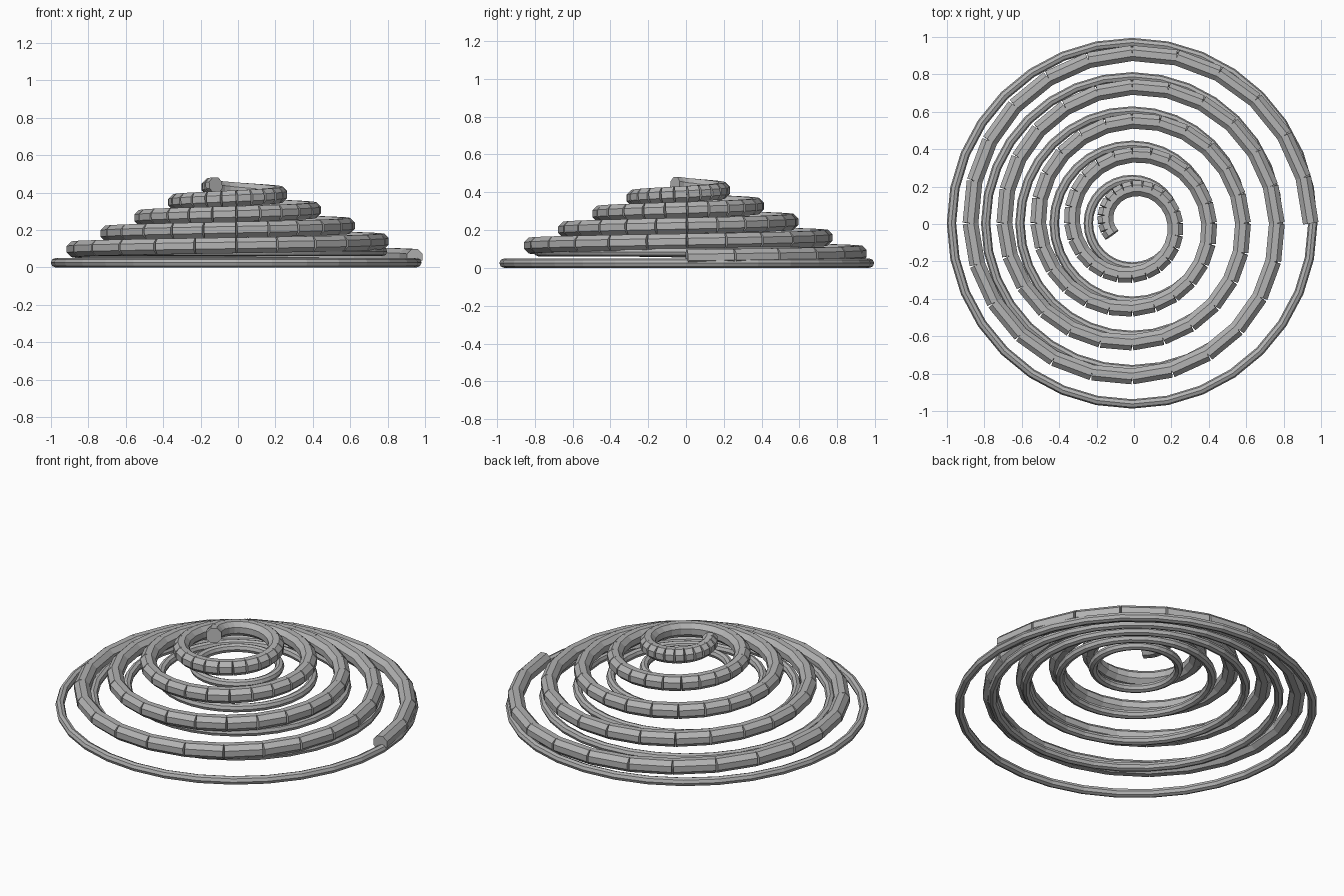
import bpy
import math
from mathutils import Vector

if "Cube" in bpy.data.objects:
    bpy.data.objects.remove(bpy.data.objects["Cube"], do_unlink=True)

CENTRE = Vector((-0.01, 0.004, 0.0))
STEPS = 24            # coil segments per turn
TURNS = 4 + 14 / 24   # total coil length in turns

metal = bpy.data.materials.new("plain_grey")
metal.use_nodes = True
grey = (0.45, 0.45, 0.45, 1)
metal.diffuse_color = grey
metal.node_tree.nodes["Principled BSDF"].inputs["Base Color"].default_value = grey


def coil_point(turn):
    """Point on the rising, shrinking spiral."""
    radius = 0.955 - 0.181 * turn
    angle = turn * math.tau
    return CENTRE + Vector((radius * math.cos(angle),
                            radius * math.sin(angle),
                            0.055 + 0.084 * turn))


def add_segment(start, end, index):
    """Straight octagonal rod with flat ends and a flat top."""
    axis = (end - start).normalized()
    side = axis.cross(Vector((0, 0, 1))).normalized()
    up = side.cross(axis)
    verts = []
    for p in (start, end):
        for i in range(8):
            a = math.tau * (i + 0.5) / 8
            verts.append(p + 0.0455 * (side * math.cos(a) + up * math.sin(a)))
    faces = [(i, (i + 1) % 8, 8 + (i + 1) % 8, 8 + i) for i in range(8)]
    faces += [tuple(reversed(range(8))), tuple(range(8, 16))]
    # Orient the faces outwards
    mesh = bpy.data.meshes.new("coil_segment")
    mesh.from_pydata(verts, [], faces)
    centre = (start + end) / 2
    if (mesh.polygons[0].center - centre).dot(mesh.polygons[0].normal) < 0:
        mesh.flip_normals()
    mesh.materials.append(metal)
    obj = bpy.data.objects.new(f"coil_segment_{index}", mesh)
    bpy.context.collection.objects.link(obj)


# Spiral coil of straight rods, open on the outer side of each joint
for n in range(round(TURNS * STEPS)):
    add_segment(coil_point(n / STEPS), coil_point((n + 1) / STEPS), n + 1)

# Thin flat rings below the coil, one for each turn
for level in range(5):
    bpy.ops.mesh.primitive_torus_add(
        major_segments=32, minor_segments=8,
        major_radius=0.966 - 0.183 * level, minor_radius=0.025,
        location=CENTRE + Vector((0, 0, 0.025 + 0.06 * level)))
    ring = bpy.context.object
    ring.name = f"support_ring_{level + 1}"
    ring.data.materials.append(metal)
    ring.data.shade_flat()
